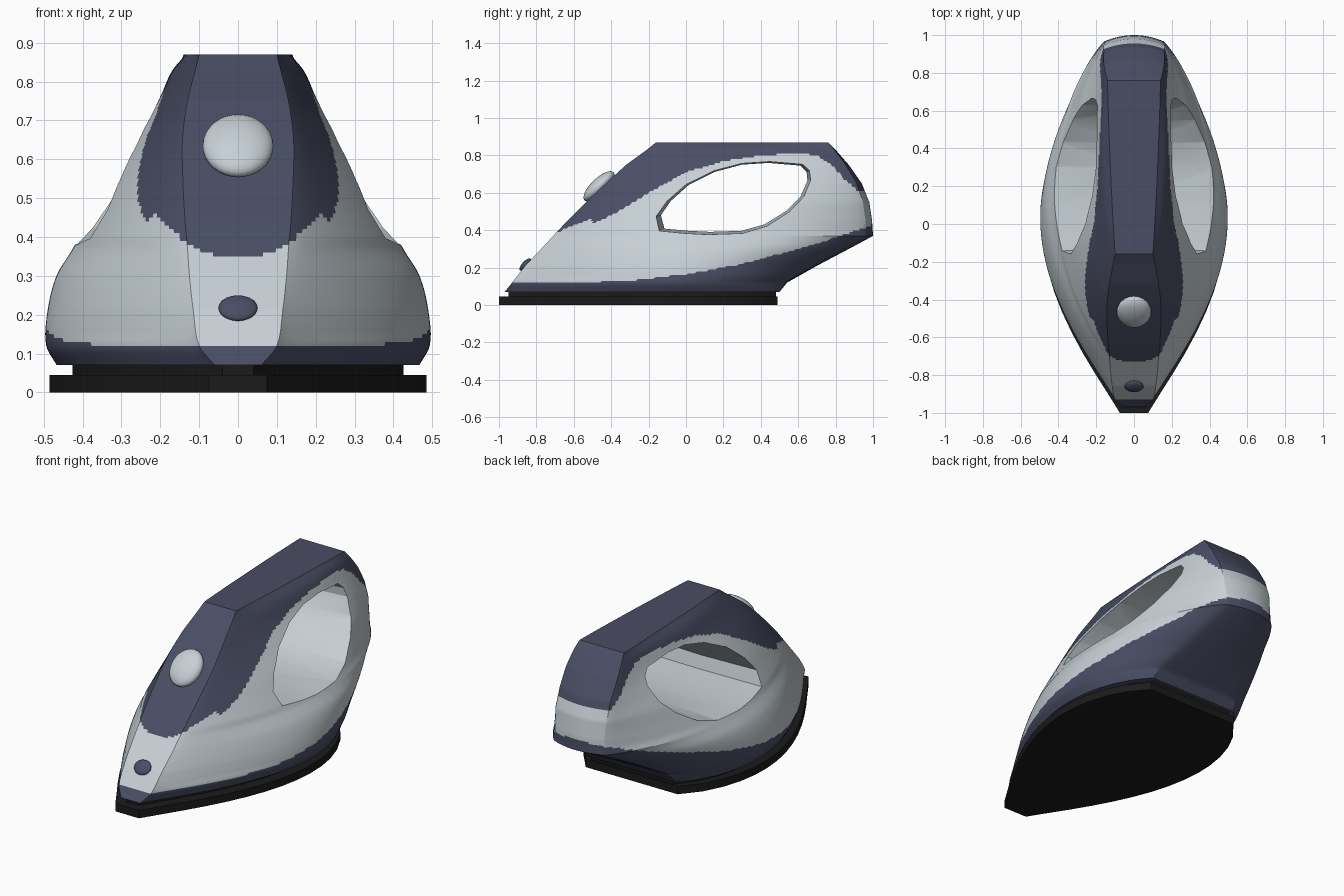
import bpy, bmesh, math
from mathutils import Matrix

if "Cube" in bpy.data.objects:
    bpy.data.objects.remove(bpy.data.objects["Cube"])


def material(name, rgb):
    m = bpy.data.materials.new(name)
    m.diffuse_color = (*rgb, 1)
    m.use_nodes = True
    m.node_tree.nodes["Principled BSDF"].inputs["Base Color"].default_value = m.diffuse_color
    return m


LIGHT = material("pale_grey", (0.57, 0.63, 0.67))
DARK = material("slate_blue", (0.068, 0.075, 0.128))
BLACK = material("black", (0.011, 0.011, 0.011))


def make_object(name, bm, mats, angle=25):
    bmesh.ops.recalc_face_normals(bm, faces=bm.faces)
    me = bpy.data.meshes.new(name)
    bm.to_mesh(me)
    bm.free()
    ob = bpy.data.objects.new(name, me)
    bpy.context.collection.objects.link(ob)
    for m in mats:
        me.materials.append(m)
    smooth(ob, angle)
    return ob


def smooth(ob, angle):
    bpy.ops.object.select_all(action='DESELECT')
    bpy.context.view_layer.objects.active = ob
    ob.select_set(True)
    bpy.ops.object.shade_smooth_by_angle(angle=math.radians(angle))


def interp(table, x, col=1, curved=False):
    """Value of a table column at x, straight or as a smooth curve."""
    x = min(max(x, table[0][0]), table[-1][0])
    i = next(k for k in range(len(table) - 1) if x <= table[k + 1][0] + 1e-9)
    a, b = table[i], table[i + 1]
    h = b[0] - a[0]
    t = (x - a[0]) / h
    if not curved:
        return a[col] + (b[col] - a[col]) * t

    def slope(k):
        p, q = table[max(k - 1, 0)], table[min(k + 1, len(table) - 1)]
        return (q[col] - p[col]) / (q[0] - p[0])
    return ((2*t**3 - 3*t**2 + 1) * a[col] + (t**3 - 2*t**2 + t) * h * slope(i)
            + (3*t**2 - 2*t**3) * b[col] + (t**3 - t**2) * h * slope(i + 1))


def outline(yf, fx, yb, bx, w, skew=1.0, bow=0.0, n=90, strip=8):
    """Closed plan outline: flat nose, bulging sides, slightly bowed back."""
    half = [(fx * i / strip, yf) for i in range(strip)]
    for i in range(n + 1):
        t = i / n
        u = t ** skew
        bulge = (4 * u * (1 - u)) ** 0.87 if 0 < t < 1 else 0
        half.append((fx + (bx - fx) * t + (w - (fx + bx) / 2) * bulge,
                     yf + (yb - bow - yf) * t))
    for i in range(strip - 1, -1, -1):
        k = i / strip
        half.append((bx * k, yb - bow * k * k))
    return half + [(-x, y) for x, y in half[-2:0:-1]]


def loft(rings):
    bm = bmesh.new()
    loops = [[bm.verts.new(p) for p in r] for r in rings]
    for a, b in zip(loops, loops[1:]):
        for i in range(len(a)):
            j = (i + 1) % len(a)
            bm.faces.new((a[i], a[j], b[j], b[i]))
    bm.faces.new(loops[0])
    bm.faces.new(loops[-1])
    return bm


# body: z, nose y, nose half width, back y, back half width, widest half width
LEVELS = [
    (.07, -.97, .06, .50, .28, .44),
    (.12, -.93, .10, .54, .27, .475),
    (.21, -.86, .115, .70, .22, .482),
    (.30, -.775, .125, .87, .18, .465),
    (.37, -.71, .13, 1.0, .155, .425),
    (.45, -.635, .137, .995, .155, .385),
    (.55, -.535, .142, .98, .16, .335),
    (.65, -.43, .143, .94, .16, .27),
    (.75, -.32, .13, .87, .16, .205),
    (.83, -.21, .11, .80, .15, .165),
    (.87, -.16, .10, .76, .14, .125)]
rings = []
for i in range(81):
    z = .07 + .01 * i
    v = [interp(LEVELS, z, c, c not in (1, 3)) for c in range(1, 6)]
    skew = 1.25 - .25 * min(max((z - .15) / .25, 0), 1)
    bow = .035 * math.sin(math.pi * i / 80)
    rings.append([(x, y, z) for x, y in outline(*v, skew, bow)])
body = make_object("body", loft(rings), [LIGHT, DARK])

# handle opening, a cutter that widens outwards
HOLE = [(-.155, .475), (-.135, .40), (0, .388), (.12, .382), (.30, .388), (.43, .425),
        (.55, .50), (.63, .58), (.67, .67), (.665, .72), (.63, .755), (.45, .77),
        (.30, .76), (.15, .72), (0, .645), (-.10, .555)]


def hole_ring(x, s):
    return [(x, .26 + (y - .26) * s, .57 + (z - .57) * s) for y, z in HOLE]


cutter = make_object("opening_cutter", loft(
    [hole_ring(-.6, 1.06), hole_ring(0, .95), hole_ring(.6, 1.06)]), [LIGHT])
mod = body.modifiers.new("opening", 'BOOLEAN')
mod.operation = 'DIFFERENCE'
mod.solver = 'EXACT'
mod.object = cutter
bpy.context.view_layer.objects.active = body
bpy.ops.object.modifier_apply(modifier=mod.name)
bpy.data.objects.remove(cutter)
smooth(body, 25)

# two-tone colouring: dark skirt below and dark handle above
SKIRT = [(-1, .125), (-.6, .12), (-.3, .13), (0, .165), (.3, .22), (.6, .30),
         (.8, .36), (1, .43)]
CREST = [(-.75, .34), (-.7, .36), (-.6, .395), (-.4, .48), (-.2, .60), (0, .71), (.2, .77),
         (.4, .80), (.6, .812), (.7, .80), (.78, .75), (.85, .67), (.92, .61), (1, .60)]
for f in body.data.polygons:
    x, y, z = f.center
    crest = interp(CREST, y) + (1.3 * min(abs(x), .15) ** 2 if y < -.5 else 0)
    f.material_index = int(z < interp(SKIRT, y) or (z > crest and z > .34))


# sole plate and the recessed neck above it
def plate(name, z0, z1, *dims):
    pts = outline(*dims, skew=1.25, n=14, strip=2)
    make_object(name, loft([[(x, y, z) for x, y in pts] for z in (z0, z1)]), [BLACK])


plate("sole_plate", 0, .045, -1.0, .075, .49, .29, .46)
plate("sole_neck", .04, .075, -.95, .04, .48, .26, .40)


# dial and spray nozzle, flattened domes lying on the sloping nose
def dome(name, y, z, size, slope, mat):
    bm = bmesh.new()
    bmesh.ops.create_uvsphere(
        bm, u_segments=32, v_segments=16, radius=1,
        matrix=Matrix.Translation((0, y, z)) @ Matrix.Rotation(math.radians(slope), 4, 'X')
        @ Matrix.Diagonal((*size, 1)))
    make_object(name, bm, [mat], 40)


dome("dial", -.465, .635, (.091, .108, .042), 44, LIGHT)
dome("spray_nozzle", -.86, .217, (.05, .042, .016), 48, DARK)
